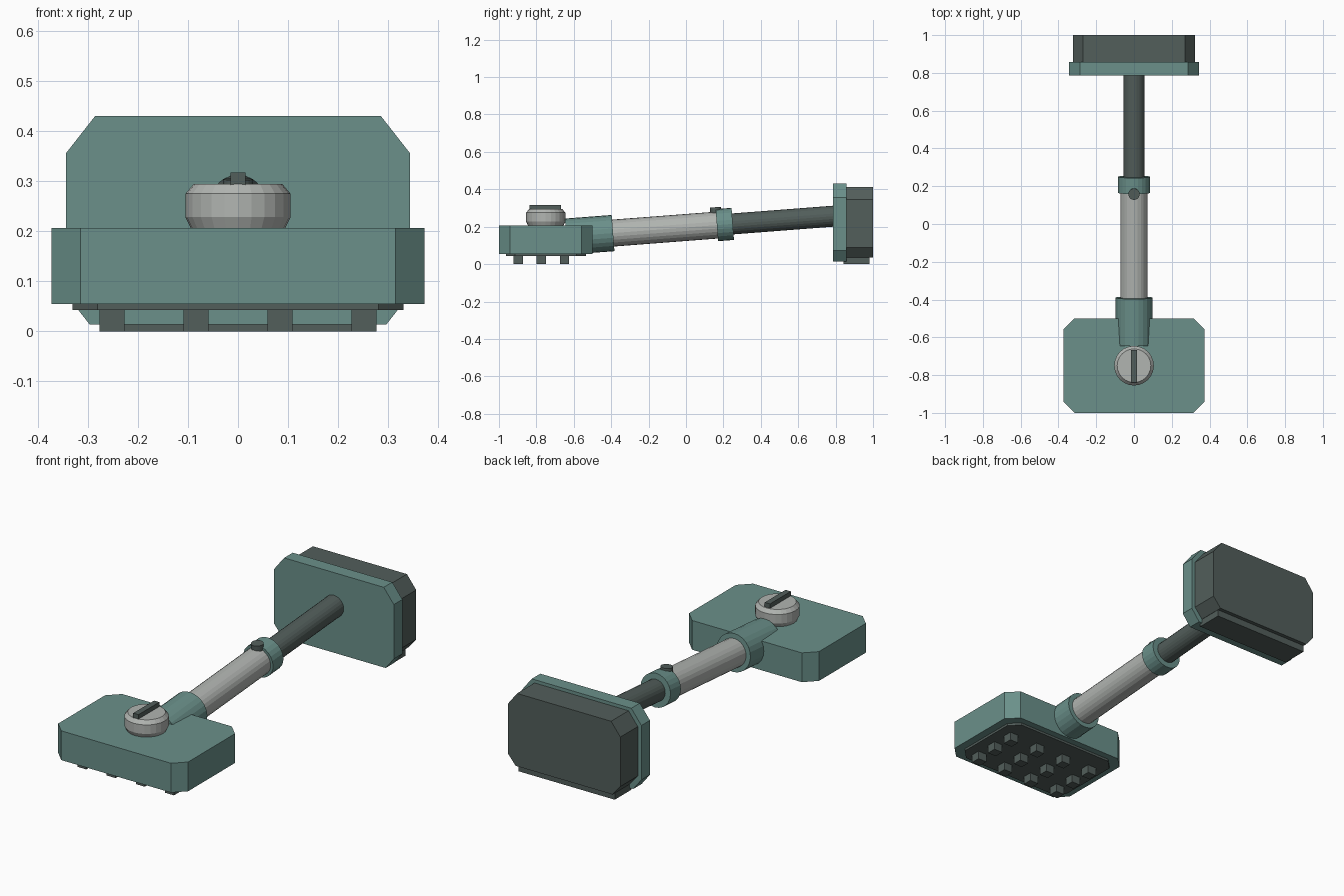
import bpy
import bmesh
import math
from mathutils import Matrix, Vector

cube = bpy.data.objects.get("Cube")
if cube:
    bpy.data.objects.remove(cube, do_unlink=True)


def material(name, rgb):
    m = bpy.data.materials.new(name)
    m.use_nodes = True
    m.diffuse_color = (*rgb, 1)
    m.node_tree.nodes["Principled BSDF"].inputs["Base Color"].default_value = (*rgb, 1)
    return m


TEAL = material("dull teal", (0.145, 0.28, 0.255))
DARK = material("dark slate", (0.085, 0.112, 0.104))
GREY = material("light grey", (0.44, 0.46, 0.44))


def finish(name, bm, mat):
    bmesh.ops.recalc_face_normals(bm, faces=bm.faces)
    mesh = bpy.data.meshes.new(name)
    bm.to_mesh(mesh)
    bm.free()
    mesh.materials.append(mat)
    obj = bpy.data.objects.new(name, mesh)
    bpy.context.collection.objects.link(obj)
    return obj


def box(name, mat, lo, hi):
    bm = bmesh.new()
    lo, hi = Vector(lo), Vector(hi)
    bmesh.ops.create_cube(bm, size=1, matrix=Matrix.Translation((lo + hi) / 2)
                          @ Matrix.Diagonal((*(hi - lo), 1)))
    return finish(name, bm, mat)


def block(name, mat, half, v0, v1, low_cut, high_cut, d0, d1, upright=False):
    """Eight-sided prism with cut corners, lying flat or standing upright."""
    (lx, lv), (hx, hv) = low_cut, high_cut
    side = [(half - lx, v0), (half, v0 + lv), (half, v1 - hv), (half - hx, v1)]
    outline = side + [(-x, v) for x, v in reversed(side)]
    bm = bmesh.new()
    rings = [[bm.verts.new((x, d, v) if upright else (x, v, d)) for x, v in outline]
             for d in (d0, d1)]
    bm.faces.new(rings[0])
    bm.faces.new(rings[1])
    for i in range(len(outline)):
        j = (i + 1) % len(outline)
        bm.faces.new((rings[0][i], rings[0][j], rings[1][j], rings[1][i]))
    return finish(name, bm, mat)


SLOPE = 0.0766


def axis_point(y):
    return Vector((0, y, 0.166 + SLOPE * (y + 0.39)))


def arm(name, mat, radius, y0, y1):
    """Round bar along the sloping arm axis."""
    a, b = axis_point(y0), axis_point(y1)
    turn = (b - a).to_track_quat('Z', 'X').to_matrix().to_4x4()
    bm = bmesh.new()
    bmesh.ops.create_cone(bm, cap_ends=True, segments=24, radius1=radius, radius2=radius,
                          depth=(b - a).length, matrix=Matrix.Translation((a + b) / 2) @ turn)
    return finish(name, bm, mat)


def lathe(name, mat, profile, origin, tilt=0.0):
    """Closed turned solid from (radius, height) rings."""
    n = 24
    bm = bmesh.new()
    rings = [[bm.verts.new((r * math.cos(math.tau * i / n), r * math.sin(math.tau * i / n), z))
              for i in range(n)] for r, z in profile]
    bm.faces.new(rings[0])
    bm.faces.new(rings[-1])
    for a, b in zip(rings, rings[1:]):
        for i in range(n):
            j = (i + 1) % n
            bm.faces.new((a[i], a[j], b[j], b[i]))
    bm.transform(Matrix.Translation(origin) @ Matrix.Rotation(tilt, 4, 'X'))
    return finish(name, bm, mat)


# Front foot with its sole and studs
cut = (0.058, 0.058)
block("foot_body", TEAL, 0.373, -1.0, -0.5, cut, cut, 0.055, 0.207)
cut = (0.05, 0.05)
block("foot_sole", DARK, 0.331, -0.963, -0.535, cut, cut, 0.043, 0.056)
for x in (-0.252, -0.084, 0.084, 0.252):
    for y in (-0.896, -0.773, -0.65):
        box("sole_stud", DARK, (x - 0.025, y - 0.025, 0), (x + 0.025, y + 0.025, 0.044))

# Clamp knob with a raised grip bar
lathe("knob", GREY, [(0.094, 0.205), (0.105, 0.228), (0.105, 0.275), (0.089, 0.294)],
      (0, -0.75, 0))
box("knob_grip", DARK, (-0.015, -0.838, 0.29), (0.015, -0.667, 0.317))

# Telescopic arm
arm("arm_socket", TEAL, 0.097, -0.64, -0.39)
arm("outer_tube", GREY, 0.072, -0.5, 0.2)
arm("arm_collar", TEAL, 0.086, 0.165, 0.25)
arm("inner_rod", DARK, 0.056, 0.1, 0.82)
lathe("collar_pin", DARK, [(0.03, 0.05), (0.03, 0.096)], axis_point(0.165), math.atan(SLOPE))

# Rear plate with its cushion and lower lip
block("rear_plate", TEAL, 0.344, 0.014, 0.43, (0.047, 0.06), (0.058, 0.074),
      0.787, 0.857, upright=True)
block("rear_cushion", DARK, 0.323, 0.035, 0.413, (0.045, 0.053), (0.053, 0.068),
      0.855, 1.0, upright=True)
box("rear_lip", DARK, (-0.277, 0.842, 0), (0.277, 0.98, 0.04))
